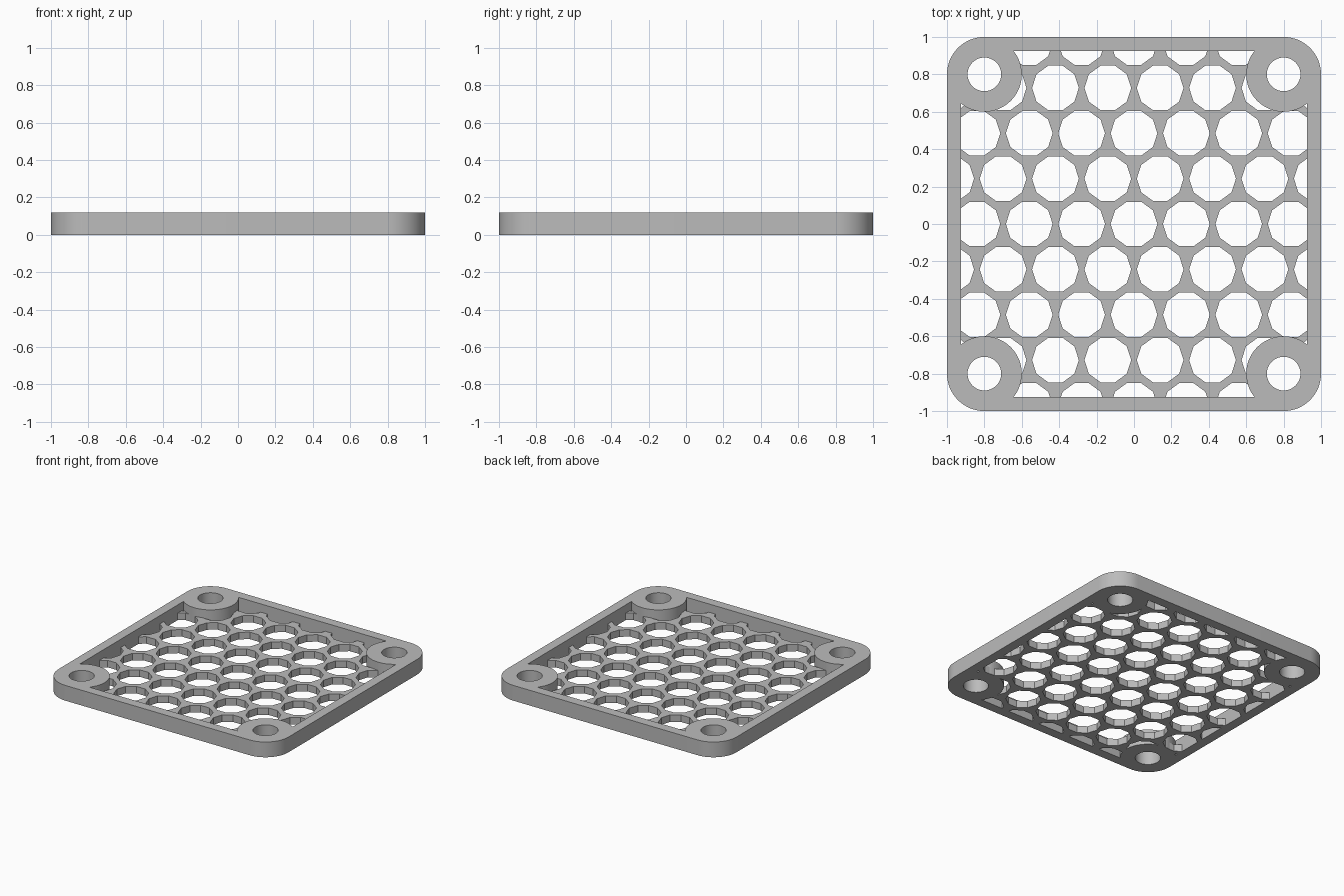
import bpy, bmesh, math

cube = bpy.data.objects.get("Cube")
if cube:
    bpy.data.objects.remove(cube)

HEIGHT, GRILLE = 0.12, 0.055
INNER, SCREW, BOSS = 0.925, 0.8, 0.2
PITCH, HOLE, SIDES = 0.28, 0.125, 10
ROW = PITCH * math.sqrt(3) / 2
CORNERS = [(sx * SCREW, sy * SCREW) for sx in (-1, 1) for sy in (-1, 1)]

grey = bpy.data.materials.new("light grey")
grey.use_nodes = True
grey.diffuse_color = (0.5, 0.5, 0.5, 1)
grey.node_tree.nodes["Principled BSDF"].inputs["Base Color"].default_value = (0.5, 0.5, 0.5, 1)


def circle(cx, cy, r, n, start=0.0):
    return [(cx + r * math.cos(start + math.tau * i / n),
             cy + r * math.sin(start + math.tau * i / n)) for i in range(n)]


def prisms(name, outlines, z0, z1, helper=True):
    """Extrude each outline from z0 to z1 into one object."""
    bm = bmesh.new()
    for pts in outlines:
        face = bm.faces.new([bm.verts.new((x, y, z0)) for x, y in pts])
        top = bmesh.ops.extrude_face_region(bm, geom=[face])["geom"]
        bmesh.ops.translate(bm, vec=(0, 0, z1 - z0),
                            verts=[v for v in top if isinstance(v, bmesh.types.BMVert)])
    bmesh.ops.recalc_face_normals(bm, faces=bm.faces)
    mesh = bpy.data.meshes.new(name)
    bm.to_mesh(mesh)
    bm.free()
    mesh.materials.append(grey)
    obj = bpy.data.objects.new(name, mesh)
    bpy.context.collection.objects.link(obj)
    obj.hide_render = helper
    return obj


def boolean(obj, cutter, operation="DIFFERENCE"):
    bpy.ops.object.select_all(action="DESELECT")
    bpy.context.view_layer.objects.active = obj
    obj.select_set(True)
    mod = obj.modifiers.new("cut", "BOOLEAN")
    mod.operation, mod.solver, mod.object = operation, "EXACT", cutter
    bpy.ops.object.modifier_apply(modifier=mod.name)


def opening(name, z0, z1):
    """Square window between the rims with the four round bosses left out."""
    q = INNER
    window = prisms(name, [[(-q, -q), (q, -q), (q, q), (-q, q)]], z0, z1)
    bosses = prisms("boss_helper", [circle(x, y, BOSS, 64) for x, y in CORNERS], z0 - 1, z1 + 1)
    boolean(window, bosses)
    bpy.data.objects.remove(bosses)
    return window


# Rounded square body
outline = []
for k, (sx, sy) in enumerate([(1, 1), (-1, 1), (-1, -1), (1, -1)]):
    for i in range(17):
        a = math.pi / 2 * (k + i / 16)
        outline.append((sx * SCREW + BOSS * math.cos(a), sy * SCREW + BOSS * math.sin(a)))
body = prisms("fan_guard", [outline], 0, HEIGHT, helper=False)

# Staggered grille holes, kept inside the rim and clear of the bosses
holes = []
for row in range(-4, 5):
    shift = PITCH / 2 if row % 2 else 0
    for col in range(-4, 5):
        x = col * PITCH + shift
        if abs(x) < INNER + HOLE:
            holes.append(circle(x, row * ROW, HOLE, SIDES))
hole_cutter = prisms("hole_cutter", holes, -0.2, 0.3)
limit = opening("hole_limit", -0.5, 0.5)
boolean(hole_cutter, limit, "INTERSECT")

# Recess above the grille, and the screw holes
pocket = opening("pocket_cutter", GRILLE, 0.5)
screws = prisms("screw_cutter", [circle(x, y, 0.09, 48) for x, y in CORNERS], -0.2, 0.3)
for cutter in (pocket, hole_cutter, screws):
    boolean(body, cutter)
for helper in (pocket, hole_cutter, screws, limit):
    bpy.data.objects.remove(helper)

bpy.ops.object.select_all(action="DESELECT")
body.select_set(True)
bpy.context.view_layer.objects.active = body
bpy.ops.object.shade_smooth_by_angle(angle=math.radians(20))
